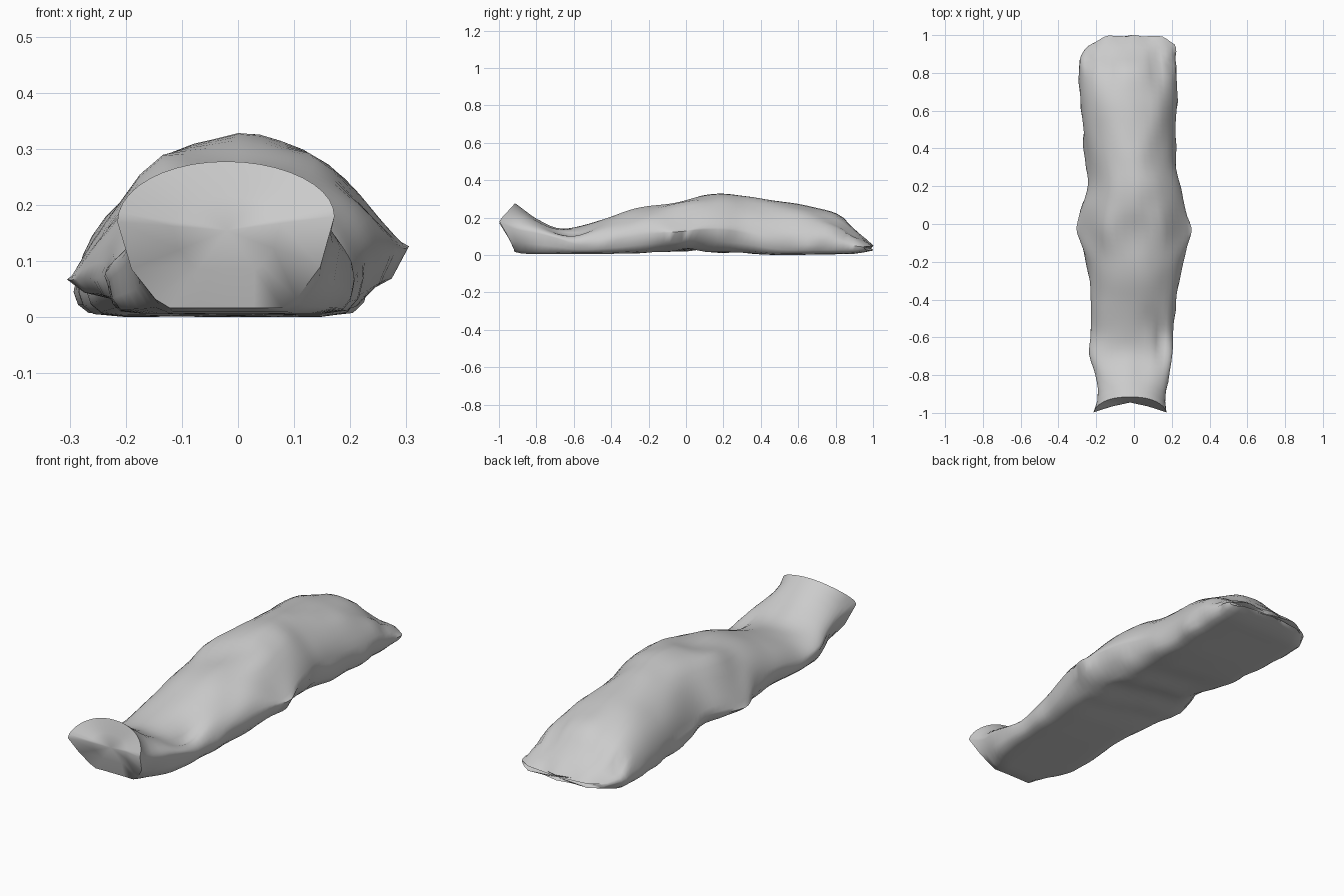
import bpy, bmesh, math
from mathutils import Vector, noise

if "Cube" in bpy.data.objects:
    bpy.data.objects.remove(bpy.data.objects["Cube"])

# stations: y, left x, right x, underside z, top z, left crease z, right crease z
S = [
    (-.915, -.215, .172, .022, .283, .175, .185),
    (-.87, -.190, .165, .013, .250, .135, .145),
    (-.80, -.205, .185, .012, .198, .100, .125),
    (-.69, -.240, .205, .012, .152, .070, .095),
    (-.57, -.230, .210, .012, .158, .050, .060),
    (-.40, -.232, .225, .012, .212, .065, .080),
    (-.22, -.245, .255, .018, .262, .075, .115),
    (-.04, -.300, .298, .030, .286, .072, .130),
    (.08, -.280, .275, .030, .318, .080, .140),
    (.20, -.248, .248, .022, .334, .080, .140),
    (.32, -.250, .222, .017, .320, .060, .120),
    (.50, -.270, .222, .006, .292, .050, .070),
    (.68, -.288, .232, .008, .266, .050, .060),
    (.82, -.288, .225, .010, .220, .050, .060),
    (.90, -.285, .215, .012, .145, .045, .055),
    (1.0, -.225, .215, .030, .055, .040, .048),
]


def station(y):
    """Smoothly interpolated section data at y."""
    i = max(k for k in range(len(S) - 1) if S[k][0] <= y + 1e-6)
    a, b = S[i], S[i + 1]
    p, q = S[max(i - 1, 0)], S[min(i + 2, len(S) - 1)]
    h = b[0] - a[0]
    t = (y - a[0]) / h
    out = []
    for c in range(1, 7):
        m0 = (b[c] - p[c]) / (b[0] - p[0]) * h
        m1 = (q[c] - a[c]) / (q[0] - a[0]) * h
        out.append((2*t**3 - 3*t*t + 1) * a[c] + (t**3 - 2*t*t + t) * m0
                   + (3*t*t - 2*t**3) * b[c] + (t**3 - t*t) * m1)
    return out


def bump(v, centre, width):
    return math.exp(-((v - centre) / width) ** 2)


# folds on the top: centre x, centre y, x width, y width, depth
FOLDS = [(.14, -.60, .025, .10, .028), (.12, .85, .04, .12, .03),
         (-.13, .86, .04, .12, .025), (-.24, .87, .025, .04, .03),
         (.20, .84, .025, .04, .03)]


def section(y):
    """Closed ring: draped top arc, then creased sides and flat underside."""
    l, r, zb, zt, zl, zr = station(y)
    pts = []
    n = 20
    mid, half = (l + r) / 2, (r - l) / 2
    hip = bump(y, -.03, .11)
    chest = 1 + .45 * bump(y, .2, .2)
    foot = max(0, 1 - (y + .915) / .14)
    for k in range(n + 1):
        a = math.pi * k / n
        c, s = math.cos(a), abs(math.sin(a))
        zs = zr + (zl - zr) * (1 - c) / 2
        # hips: flat top with straight slopes; chest: peaked; elsewhere rounded
        h = s ** chest * (1 - hip) + hip * min(1, (1 - abs(c)) / .5)
        pts.append([mid + half * c, y, zs + (zt - zs) * h])
    under = .9 - .22 * bump(y, .03, .25) - .25 * foot
    side = .97 - .1 * foot - .07 * bump(y, .03, .25)
    low = [(side, .45), (under, .1), (under * .8, 0), (under * .4, 0)]
    pts += [[mid - half * f, y, zb + (zl - zb) * z] for f, z in low]
    pts.append([mid, y, zb])
    pts += [[mid + half * f, y, zb + (zr - zb) * z] for f, z in reversed(low)]
    for i, p in enumerate(pts):
        u = (p[0] - mid) / half
        # foot corners swept forward, rounded head hem
        p[1] -= .085 * u * u * foot * max(0, 1 - abs(p[2] - .18) / .17)
        p[1] -= .035 * u ** 4 * max(0, (y - .85) / .15)
        p[1] += .008 * math.cos(p[0] * 45) * max(0, (y - .9) / .1) - .006 * (y > .999)
        if 0 < i < n:
            # cloth folds and gathers on the draped top
            w = min(1, 2 * math.sin(math.pi * i / n)) * min(1, (1 - y) * 8, (y + .915) * 6)
            f = noise.noise(Vector((p[0] * 11, y * 5, 3.1))) * .010
            for fx, fy, wx, wy, d in FOLDS:
                f -= d * bump(p[0], fx, wx) * bump(y, fy, wy)
            p[2] = max(p[2] + f * w, zb + .02)
        elif abs(u) > .6 and -.85 < y < .97:
            p[0] += .018 * noise.noise(Vector((u, y * 9, 7.7)))
        elif abs(u) <= .6:
            # creases under the body
            p[2] += .007 * bump(y, .1, .3) * math.sin(y * 28 + p[0] * 9)
    return pts


# wrapped bundle, lofted along y
bm = bmesh.new()
N = 60
rings = [[bm.verts.new(p) for p in section(-.915 + 1.915 * k / N)] for k in range(N + 1)]
for a, b in zip(rings, rings[1:]):
    for i in range(len(a)):
        j = (i + 1) % len(a)
        bm.faces.new((a[i], a[j], b[j], b[i]))


# end panels, filled through an inner ring
def cap(ring, centre, depth):
    c = Vector(centre)
    inner = []
    for v in ring:
        p = v.co.lerp(c, .5)
        p.y = c.y + (v.co.y - c.y) * depth
        inner.append(bm.verts.new(p))
    tip = bm.verts.new(c)
    for i in range(len(ring)):
        j = (i + 1) % len(ring)
        bm.faces.new((ring[i], ring[j], inner[j], inner[i]))
        bm.faces.new((inner[i], inner[j], tip))


cap(rings[0], (-.02, -.945, .16), .4)
cap(rings[-1], (0, .99, .042), .6)
bmesh.ops.recalc_face_normals(bm, faces=bm.faces)
# rest on the ground
low = min(v.co.z for v in bm.verts)
bmesh.ops.translate(bm, verts=bm.verts, vec=(0, 0, -low))
me = bpy.data.meshes.new("wrapped_bundle")
bm.to_mesh(me)
bm.free()
ob = bpy.data.objects.new("wrapped_bundle", me)
bpy.context.collection.objects.link(ob)
bpy.context.view_layer.objects.active = ob
ob.select_set(True)
bpy.ops.object.shade_smooth_by_angle(angle=math.radians(60))
